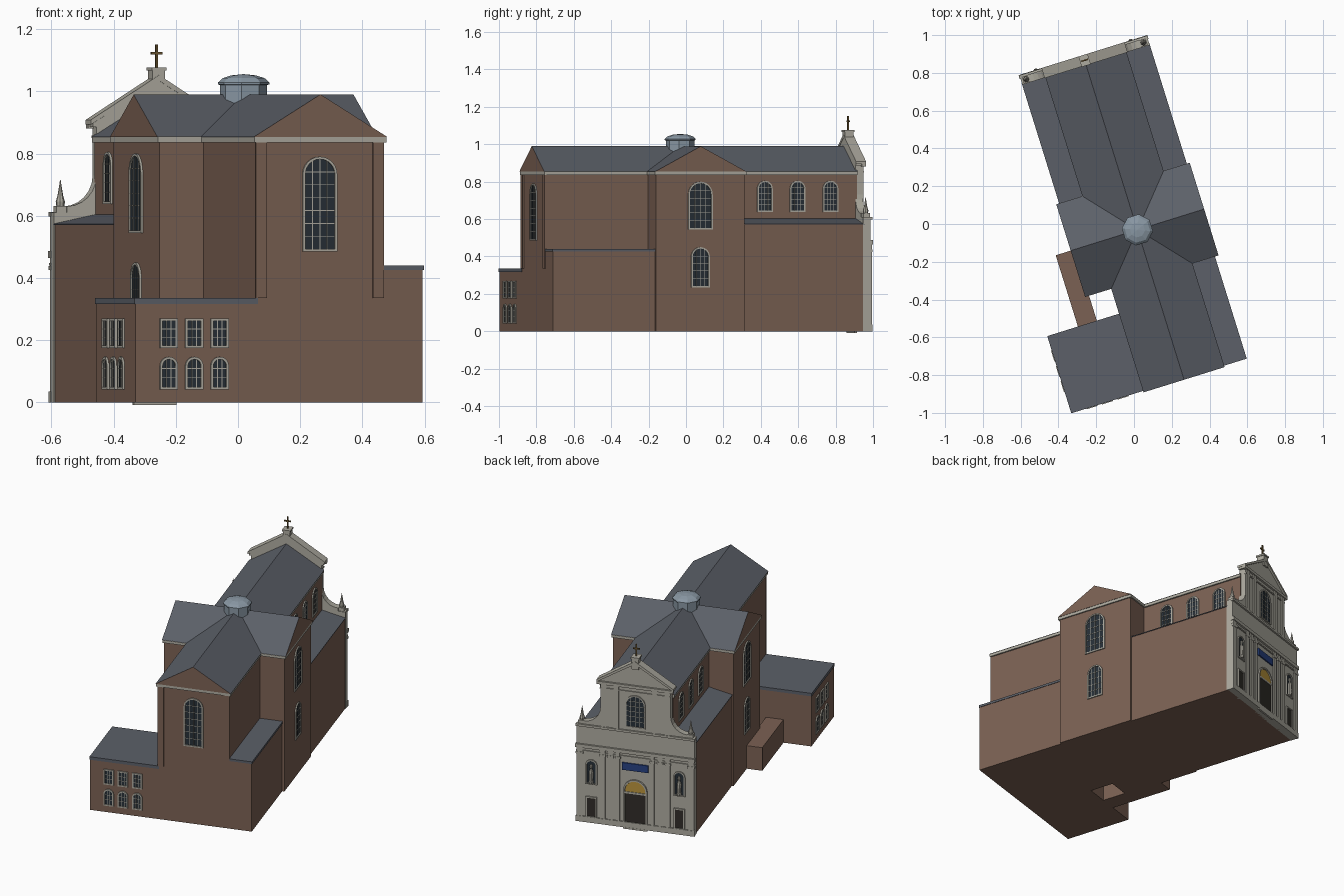
import bpy, bmesh
from math import radians, pi, sin, cos, sqrt
from mathutils import Matrix

if "Cube" in bpy.data.objects:
    bpy.data.objects.remove(bpy.data.objects["Cube"])

C = 0.008                                   # church axis offset
ROT = Matrix.Rotation(radians(17.3), 4, 'Z')  # whole building is turned in plan


def material(name, hexcol):
    m = bpy.data.materials.new(name)
    rgb = [((hexcol >> s) & 255) / 255 for s in (16, 8, 0)]
    m.diffuse_color = [c ** 2.2 for c in rgb] + [1]
    m.use_nodes = True
    m.node_tree.nodes["Principled BSDF"].inputs["Base Color"].default_value = m.diffuse_color
    return m


BRICK = material("brick", 0x7A6154)
STONE = material("stone", 0xACA99E)
ROOF = material("slate", 0x5C6068)
GLASS = material("dark_glass", 0x2B333A)
METAL = material("dome_metal", 0x8896A2)
DARK = material("dark_wood", 0x33302C)
GOLD = material("gold", 0xB8933F)
BLUE = material("blue_panel", 0x2B4380)
BRONZE = material("bronze", 0x6B5634)


def prism(bm, pts, y0, y1, mi=0, end=None):
    """Extrude an xz outline along y; end = material index of the two caps."""
    a = [bm.verts.new((x, y0, z)) for x, z in pts]
    b = [bm.verts.new((x, y1, z)) for x, z in pts]
    for cap in (a, b[::-1]):
        bm.faces.new(cap).material_index = mi if end is None else end
    for i in range(len(a)):
        j = (i + 1) % len(a)
        bm.faces.new((a[i], b[i], b[j], a[j])).material_index = mi


def box(bm, x0, x1, y0, y1, z0, z1, mi=0):
    prism(bm, [(x0, z0), (x1, z0), (x1, z1), (x0, z1)], y0, y1, mi)


def lathe(bm, prof, n, cx=0, cy=0, mi=0):
    rings = [[bm.verts.new((cx + r * cos(2 * pi * (k + .5) / n), cy + r * sin(2 * pi * (k + .5) / n), z))
              for k in range(n)] for r, z in prof]
    for p, q in zip(rings, rings[1:]):
        for k in range(n):
            bm.faces.new((p[k], p[(k + 1) % n], q[(k + 1) % n], q[k])).material_index = mi
    bm.faces.new(rings[0][::-1]).material_index = mi
    bm.faces.new(rings[-1]).material_index = mi


def finish(name, bm, mats, at=(C, 0), ang=0):
    bmesh.ops.recalc_face_normals(bm, faces=bm.faces)
    bm.transform(ROT @ Matrix.Translation((at[0], at[1], 0)) @ Matrix.Rotation(ang, 4, 'Z'))
    me = bpy.data.meshes.new(name)
    bm.to_mesh(me)
    bm.free()
    for m in mats:
        me.materials.append(m)
    ob = bpy.data.objects.new(name, me)
    bpy.context.collection.objects.link(ob)


def block(name, mat, *dims, at=(C, 0)):
    bm = bmesh.new()
    box(bm, *dims)
    finish(name, bm, [mat], at)


def outline(w, zb, zt, arched, cx=0):
    if not arched:
        return [(cx - w, zb), (cx + w, zb), (cx + w, zt), (cx - w, zt)]
    arc = [(cx + w * cos(pi * k / 12), zt - w + w * sin(pi * k / 12)) for k in range(13)]
    return [(cx - w, zb), (cx + w, zb)] + arc


def frame(bm, w, zb, zt, t, arched, depth, mi, cx=0):
    o, i = outline(w, zb, zt, arched, cx), outline(w - t, zb + t, zt - t, arched, cx)
    rows = [[bm.verts.new((x, y, z)) for x, z in p]
            for p, y in ((o, .002), (o, -depth), (i, -depth), (i, .002))]
    n = len(o)
    for r in range(4):
        p, q = rows[r], rows[(r + 1) % 4]
        for k in range(n):
            bm.faces.new((p[k], p[(k + 1) % n], q[(k + 1) % n], q[k])).material_index = mi


def window(name, at, ang, w, zb, zt, cols, nrows, arched=True):
    bm = bmesh.new()
    t = .008
    frame(bm, w, zb, zt, t, arched, .007, 0)
    prism(bm, outline(w - t, zb + t, zt - t, arched), -.002, .002, 1)
    wi, top, spring = w - t, zt - t, zt - w
    for k in range(1, cols):
        s = -wi + 2 * wi * k / cols
        h = spring + sqrt(wi * wi - s * s) if arched else top
        box(bm, s - .0013, s + .0013, -.004, 0, zb + t, h)
    for k in range(1, nrows):
        z = zb + t + (top - zb - t) * k / nrows
        hw = sqrt(max(0, wi * wi - (z - spring) ** 2)) if arched and z > spring else wi
        box(bm, -hw, hw, -.004, 0, z - .0013, z + .0013)
    finish(name, bm, [STONE, GLASS], at, ang)


# main walls
TV = -.035                                   # transept axis
block("nave_and_choir_walls", BRICK, -.213, .213, -.855, .89, 0, .84)
block("transept_walls", BRICK, -.36, .36, TV - .248, TV + .248, 0, .84)
for s in (-1, 1):
    block("choir_corner_strip", BRICK, s * .197 - .018, s * .197 + .018, -.861, -.85, .335, .84)

# eaves cornices
block("main_cornice", STONE, -.222, .222, -.864, .89, .836, .854)
block("transept_cornice", STONE, -.368, .368, TV - .256, TV + .256, .836, .854)

# crossing gable roofs
bm = bmesh.new()
prism(bm, [(-.225, .853), (.225, .853), (0, .99)], -.866, .89, 0, 1)
finish("main_roof", bm, [ROOF, BRICK])
bm = bmesh.new()
prism(bm, [(-.257, .853), (.257, .853), (0, .989)], -.37, .37, 0, 1)
finish("transept_roof", bm, [ROOF, BRICK], (C, TV), pi / 2)

# lantern over the crossing
bm = bmesh.new()
lathe(bm, [(.076, .93), (.076, 1.02), (.083, 1.022), (.083, 1.028), (.068, 1.042),
           (.04, 1.051), (.002, 1.055)], 8)
finish("crossing_lantern", bm, [METAL], (C, TV))

# nave aisles with lean-to roofs
for s in (-1, 1):
    bm = bmesh.new()
    box(bm, s * .2, s * .35, .2, .89, 0, .57)
    prism(bm, [(s * .2, .57), (s * .354, .57), (s * .354, .574), (s * .2, .607)], .2, .89, 1)
    finish("nave_aisle", bm, [BRICK, ROOF])

# choir aisle, annex and passage
block("choir_aisle", BRICK, .2, .347, -.855, -.27, 0, .426)
block("choir_aisle_roof", ROOF, .2, .35, -.858, -.27, .426, .44)
block("annex", BRICK, -.612, -.2, -.855, -.433, 0, .316, at=(0, 0))
block("annex_roof", ROOF, -.615, -.2, -.858, -.43, .316, .335, at=(0, 0))
block("passage", BRICK, -.445, -.34, -.44, TV, 0, .145, at=(0, 0))

# windows
window("choir_window", (C, -.855), 0, .058, .485, .79, 4, 7)
for s in (-1, 1):
    window("transept_upper_window", (C + s * .36, TV), s * pi / 2, .068, .545, .8, 4, 6)
    window("transept_lower_window", (C + s * .36, TV), s * pi / 2, .052, .235, .45, 4, 5)
    for v in (.372, .555, .739):
        window("clerestory_window", (C + s * .213, v), s * pi / 2, .043, .637, .805, 4, 5)
for k in range(3):
    for at, ang in (((-.5 + .0855 * k, -.855), 0), ((-.612, -.54 - .085 * k), -pi / 2)):
        window("annex_lower_window", at, ang, .03, .042, .147, 3, 3)
        window("annex_upper_window", at, ang, .03, .175, .27, 3, 3, False)

# facade: local frame with outward = -y, placed at the far end
FA = dict(at=(C, .922), ang=pi)
half = [(.353, 0), (.353, .61), (.31, .61), (.31, .63)]
half += [(.31 - .1 * sin(a), .73 - .1 * cos(a)) for a in (radians(d) for d in range(15, 91, 15))]
half += [(.21, .885), (.222, .885), (.222, .897)]
bm = bmesh.new()
prism(bm, half + [(0, 1.035)] + [(-x, z) for x, z in reversed(half)], 0, .042)
finish("facade_wall", bm, [STONE], **FA)

# facade mouldings and pilasters
bm = bmesh.new()
box(bm, -.355, .355, -.009, .01, 0, .035)
for hw, z0, z1, d in ((.357, .465, .487, .012), (.355, .44, .448, .006), (.356, .598, .612, .01),
                      (.228, .88, .898, .012), (.212, .85, .858, .006)):
    box(bm, -hw, hw, -d, .01, z0, z1)
for s in (-1, 1):
    for x, hw in ((.334, .018), (.194, .015), (.148, .015), (.103, .011)):
        box(bm, s * x - hw, s * x + hw, -.007, .01, 0, .465)
        box(bm, s * x - hw - .004, s * x + hw + .004, -.009, .01, .425, .438)
    for x in (.19, .115):
        box(bm, s * x - .015, s * x + .015, -.007, .01, .612, .88)
    prism(bm, [(s * .23, .893), (s * .23, .908), (0, 1.052), (0, 1.034)], -.012, .044)
finish("facade_mouldings", bm, [STONE], **FA)

# portal, side doors, niches with statues
bm = bmesh.new()
frame(bm, .072, -.008, .305, .01, True, .01, 0)
box(bm, -.06, .06, -.004, .01, 0, .215, 1)
box(bm, -.064, .064, -.008, .01, .215, .226)
prism(bm, outline(.06, .226, .293, True), -.004, .01, 2)
box(bm, -.078, .078, -.008, .01, .36, .405, 3)
for x in (-.263, .263):
    frame(bm, .033, .03, .162, .008, False, .008, 0, x)
    box(bm, x - .025, x + .025, -.003, .01, .035, .155, 1)
    frame(bm, .035, .24, .395, .008, True, .008, 0, x)
    prism(bm, outline(.027, .248, .387, True, x), -.002, .01, 4)
    lathe(bm, [(.014, .248), (.014, .262), (.011, .264), (.013, .32), (.005, .34),
               (.009, .35), (.007, .362), (.001, .366)], 8, x, -.006)
finish("portal_and_niches", bm, [STONE, DARK, GOLD, BLUE, GLASS], **FA)
window("facade_window", (C, .922), pi, .06, .63, .835, 4, 6)

# corner pinnacles, pedestal and cross
bm = bmesh.new()
for x in (-.325, .325):
    box(bm, x - .018, x + .018, .002, .038, .61, .632)
    lathe(bm, [(.013, .632), (.015, .645), (.009, .665), (.001, .715)], 8, x, .02)
finish("pinnacles", bm, [STONE], **FA)
bm = bmesh.new()
box(bm, -.021, .021, -.008, .042, 1.0, 1.066)
box(bm, -.025, .025, -.012, .046, 1.066, 1.076)
box(bm, -.0035, .0035, .013, .021, 1.076, 1.15, 1)
box(bm, -.019, .019, .013, .021, 1.118, 1.126, 1)
finish("pedestal_and_cross", bm, [STONE, BRONZE], **FA)
